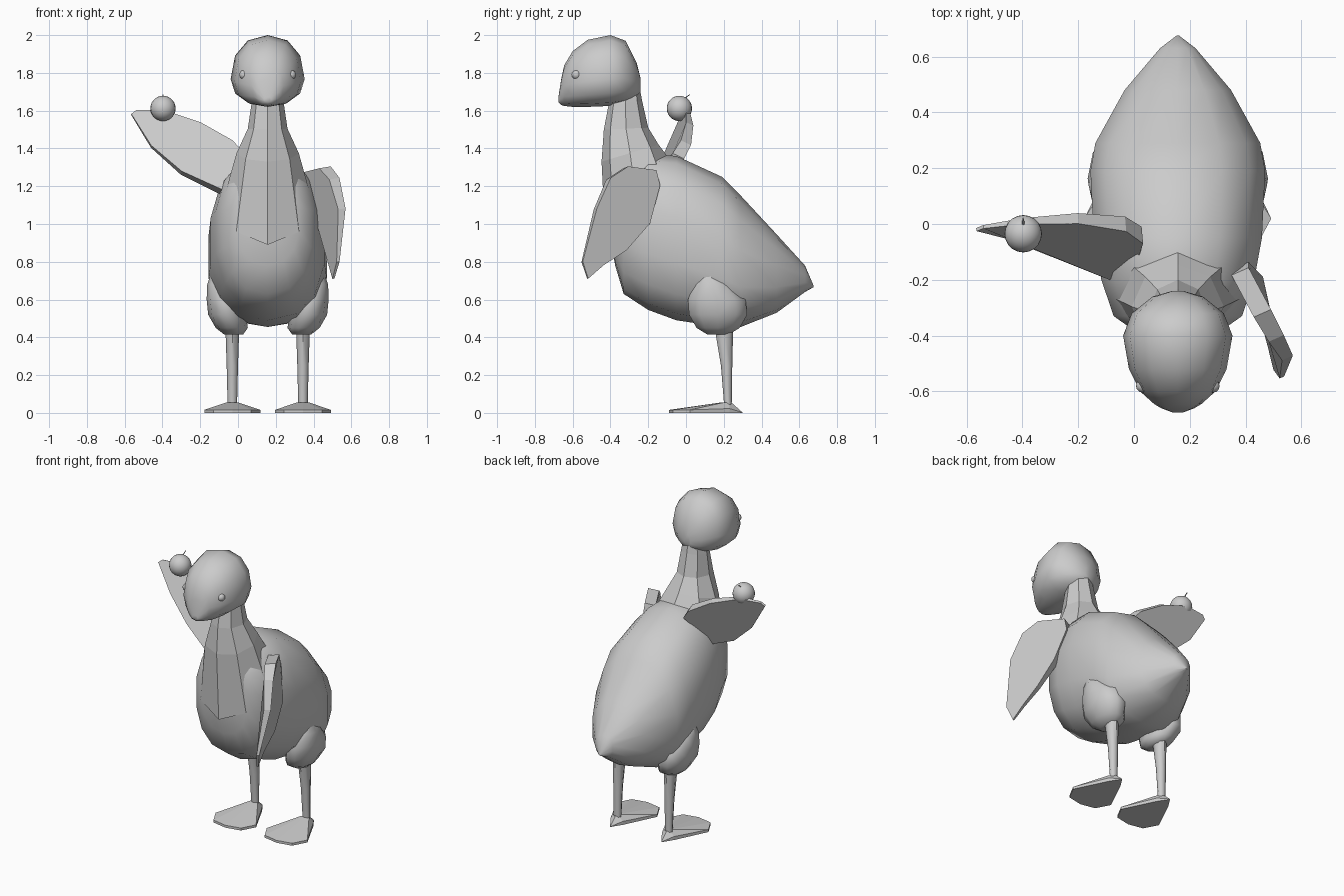
import bpy, bmesh, math
from mathutils import Vector

CX = 0.157  # symmetry plane of the bird

grey = bpy.data.materials.new("light_grey")
grey.diffuse_color = (0.6, 0.6, 0.6, 1)


def finish(name, bm, angle=0):
    """Turn a bmesh into an object; angle 0 keeps flat faces."""
    bmesh.ops.recalc_face_normals(bm, faces=bm.faces)
    me = bpy.data.meshes.new(name)
    bm.to_mesh(me)
    bm.free()
    me.materials.append(grey)
    if angle:
        me.shade_smooth()
        me.set_sharp_from_angle(angle=math.radians(angle))
    ob = bpy.data.objects.new(name, me)
    bpy.context.collection.objects.link(ob)
    return ob


def loft(name, rings, angle=0):
    """Skin a list of equal-length point rings and cap both ends."""
    bm = bmesh.new()
    vs = [[bm.verts.new(p) for p in r] for r in rings]
    n = len(vs[0])
    for a, b in zip(vs, vs[1:]):
        for i in range(n):
            j = (i + 1) % n
            bm.faces.new((a[i], a[j], b[j], b[i]))
    bm.faces.new(vs[0])
    bm.faces.new(vs[-1])
    bmesh.ops.remove_doubles(bm, verts=bm.verts, dist=0.001)
    return finish(name, bm, angle)


def power(v, e):
    return math.copysign(abs(v) ** e, v)


def section(y, bot, top, hw, mid, e=0.85, n=14):
    """Upright rounded ring whose widest height is mid (0..1)."""
    zm = bot + (top - bot) * mid
    pts = []
    for i in range(n):
        t = 2 * math.pi * i / n
        s, c = power(math.sin(t), e), power(math.cos(t), e)
        pts.append((CX + hw * s, y, zm + c * ((top - zm) if c > 0 else (zm - bot))))
    return pts


def ball(name, loc, r, seg=16, rings=10):
    bm = bmesh.new()
    bmesh.ops.create_uvsphere(bm, u_segments=seg, v_segments=rings, radius=r)
    bmesh.ops.translate(bm, verts=bm.verts, vec=loc)
    return finish(name, bm, 60)


# Body: chest to pointed tail
loft("body", [section(*s) for s in [
    (-0.40, 0.92, 1.22, 0.08, 0.5), (-0.375, 0.78, 1.28, 0.17, 0.5),
    (-0.33, 0.63, 1.32, 0.235, 0.5), (-0.20, 0.545, 1.37, 0.28, 0.5),
    (-0.05, 0.49, 1.36, 0.308, 0.48), (0.19, 0.455, 1.25, 0.32, 0.45),
    (0.29, 0.455, 1.15, 0.302, 0.42), (0.48, 0.53, 0.945, 0.195, 0.45),
    (0.63, 0.64, 0.78, 0.065, 0.5), (0.675, 0.665, 0.675, 0.005, 0.5)]], 50)

# Head with a blunt bill
loft("head", [section(*s, e=0.9, n=12) for s in [
    (-0.675, 1.645, 1.675, 0.02, 0.5), (-0.66, 1.63, 1.77, 0.06, 0.5),
    (-0.645, 1.625, 1.84, 0.085, 0.5), (-0.60, 1.62, 1.915, 0.135, 0.42),
    (-0.52, 1.62, 1.975, 0.175, 0.38), (-0.40, 1.625, 2.0, 0.196, 0.38),
    (-0.32, 1.64, 1.97, 0.165, 0.4), (-0.26, 1.67, 1.85, 0.09, 0.45),
    (-0.24, 1.70, 1.77, 0.02, 0.5)]], 50)

# Neck: faceted collar flaring over the chest
neck = []
for yf, yb, zf, zb, hw in [(-0.425, -0.10, 0.89, 1.36, 0.235),
                           (-0.447, -0.145, 1.33, 1.42, 0.165),
                           (-0.435, -0.20, 1.50, 1.51, 0.105),
                           (-0.41, -0.232, 1.63, 1.65, 0.085),
                           (-0.38, -0.25, 1.72, 1.75, 0.065)]:
    ring = []
    for i in range(8):
        t = math.pi * i / 4
        k = (1 - math.cos(t)) / 2
        ring.append((CX + hw * math.sin(t), yf + (yb - yf) * k, zf + (zb - zf) * k))
    neck.append(ring)
loft("neck", neck)


def wing(name, outline, root, tip, normal):
    """Flat wing slab, thick at the root and thin at the tip."""
    root, tip, n = Vector(root), Vector(tip), Vector(normal).normalized()
    axis = tip - root
    sides = ([], [])
    for p in outline:
        p = Vector(p)
        f = min(1, max(0, (p - root).dot(axis) / axis.length_squared))
        h = 0.028 * (1 - f) + 0.006
        sides[0].append(p + n * h)
        sides[1].append(p - n * h)
    loft(name, sides)


wing("raised_wing", [
    (-0.565, -0.02, 1.58), (-0.54, -0.01, 1.60), (-0.40, 0.01, 1.60),
    (-0.20, 0.02, 1.53), (-0.03, 0.0, 1.43), (0.03, -0.04, 1.36),
    (0.0, -0.13, 1.26), (-0.09, -0.17, 1.17), (-0.30, -0.09, 1.27),
    (-0.46, -0.04, 1.41)], (0, -0.1, 1.3), (-0.56, 0, 1.59), (0.08, -0.9, 0.42))

wing("lowered_wing", [
    (0.46, -0.32, 1.30), (0.38, -0.17, 1.28), (0.38, -0.15, 1.20),
    (0.44, -0.20, 1.00), (0.475, -0.32, 0.86), (0.49, -0.44, 0.78),
    (0.505, -0.52, 0.71), (0.53, -0.55, 0.80), (0.55, -0.48, 1.08),
    (0.51, -0.41, 1.24)], (0.42, -0.25, 1.25), (0.51, -0.53, 0.72), (0.9, 0.4, 0.15))

# Small fruit with a stalk on the raised wing
ball("fruit", (-0.397, -0.035, 1.612), 0.067, 20, 14)
loft("stalk", [[(-0.397 + r * math.cos(a * math.pi / 2), y + r * math.sin(a * math.pi / 2), z)
                for a in range(4)]
               for y, z, r in [(-0.01, 1.66, 0.004), (0.005, 1.675, 0.004), (0.02, 1.685, 0.003)]])

for s, side in ((-1, "left"), (1, "right")):
    # Eye
    ball(side + "_eye", (CX + s * 0.125, -0.58, 1.79), 0.025, 12, 8)

    # Thigh: (height, side offset, half width, y, half depth)
    loft(side + "_thigh", [
        [(CX + s * (off + hw * math.cos(math.pi * i / 5)), y + hy * math.sin(math.pi * i / 5), z)
         for i in range(10)]
        for z, off, hw, y, hy in [(0.415, 0.18, 0.05, 0.17, 0.06), (0.45, 0.19, 0.085, 0.17, 0.12),
                                  (0.52, 0.215, 0.10, 0.17, 0.162), (0.60, 0.225, 0.098, 0.163, 0.16),
                                  (0.68, 0.235, 0.085, 0.14, 0.105), (0.77, 0.25, 0.04, 0.12, 0.01)]], 60)

    # Shank
    loft(side + "_leg", [
        [(CX + s * 0.187 + hx * math.cos(math.pi * i / 4), y + hy * math.sin(math.pi * i / 4), z)
         for i in range(8)]
        for z, y, hx, hy in [(0.46, 0.20, 0.037, 0.05), (0.25, 0.215, 0.03, 0.03),
                             (0.04, 0.222, 0.025, 0.02)]], 50)

    # Webbed foot: flat sole, front rim, raised ankle
    half = [(0.0, 0.30), (0.045, 0.23), (0.148, 0.02), (0.10, -0.07), (0.0, -0.09)]
    plan = half + [(-x, y) for x, y in half[3:0:-1]]
    fx = CX + s * 0.187
    sole = [(fx + x, y, 0) for x, y in plan]
    rim = [(fx + x, y, 0.016 if y < 0.2 else 0.002 + (0.3 - y) * 0.3) for x, y in plan]
    ankle = [(fx + x * 0.2, 0.215 + (y - 0.1) * 0.12, 0.056) for x, y in plan]
    loft(side + "_foot", [sole, rim, ankle])
